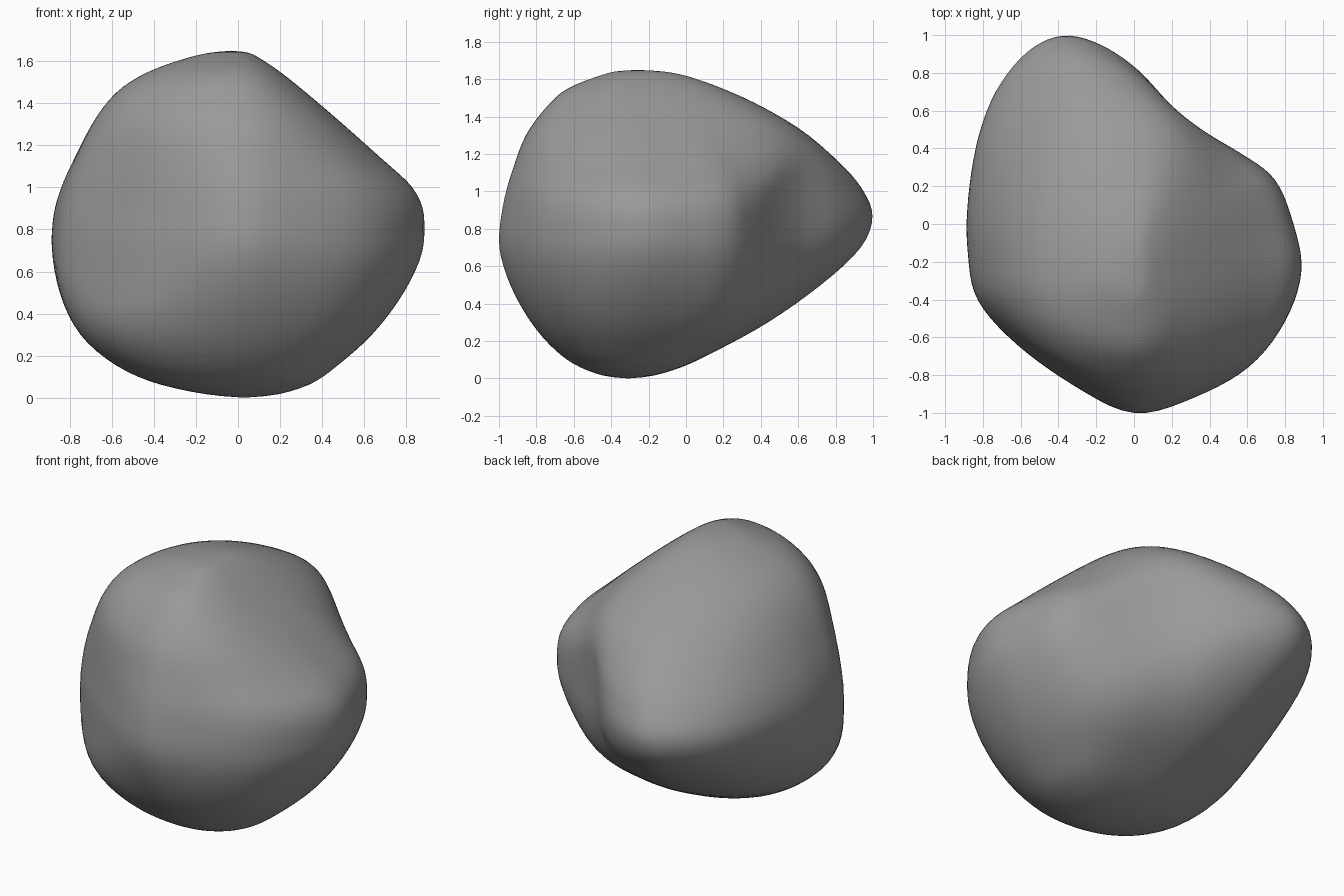
import bpy, bmesh, math
from mathutils import Vector

if "Cube" in bpy.data.objects:
    bpy.data.objects.remove(bpy.data.objects["Cube"])


def spline(p0, p1, p2, p3, t):
    return 0.5 * (2 * p1 + (p2 - p0) * t + (2 * p0 - 5 * p1 + 4 * p2 - p3) * t * t
                  + (3 * p1 - p0 - 3 * p2 + p3) * t ** 3)


def smooth(points, steps, closed):
    pts, n, out = [Vector(p) for p in points], len(points), []
    pick = (lambda i: pts[i % n]) if closed else (lambda i: pts[max(0, min(n - 1, i))])
    for i in range(n if closed else n - 1):
        for k in range(steps):
            out.append(spline(pick(i - 1), pick(i), pick(i + 1), pick(i + 2), k / steps))
    return out if closed else out + [pts[-1]]


def fullness(is_right, is_back, z):
    # how boxy each quarter of a level is
    if z > 0.85:
        if is_right and is_back:
            return 2.15 + 0.45 * max(0.0, min(1.0, (z - 1.25) / 0.3))
        return 2.1 if is_right or is_back else 2.0
    if is_back:
        return 2.6 if is_right else 2.0
    return 2.1 if is_right else 2.3


# widest outline seen from above
CX, CY = 0.0, -0.28
outline = [(0.89, -0.25), (0.845, 0.0), (0.75, 0.235), (0.58, 0.365), (0.38, 0.485),
           (0.20, 0.625), (0.02, 0.82), (-0.18, 0.955), (-0.38, 1.005), (-0.57, 0.92),
           (-0.74, 0.71), (-0.845, 0.42), (-0.89, 0.08), (-0.88, -0.17), (-0.83, -0.405),
           (-0.62, -0.64), (-0.32, -0.855), (0.0, -1.01), (0.32, -0.92), (0.61, -0.76),
           (0.80, -0.52)]

# height profile: z, right, left, then front, back
levels = [(0.006, 0.16, -0.10), (0.06, 0.34, -0.37), (0.15, 0.47, -0.58), (0.30, 0.64, -0.76),
          (0.50, 0.79, -0.86), (0.70, 0.88, -0.89), (0.87, 0.885, -0.875), (1.0, 0.83, -0.84),
          (1.12, 0.70, -0.79), (1.30, 0.50, -0.70), (1.45, 0.325, -0.585),
          (1.55, 0.20, -0.43), (1.62, 0.095, -0.23), (1.645, 0.04, -0.11)]
depths = [(-0.42, -0.20), (-0.57, -0.02), (-0.70, 0.17), (-0.83, 0.45), (-0.94, 0.73),
          (-0.998, 0.94), (-0.985, 1.0), (-0.96, 0.96), (-0.925, 0.88), (-0.86, 0.68),
          (-0.75, 0.42), (-0.64, 0.20), (-0.46, 0.0), (-0.37, -0.14)]
profile = [(z, r, -l, CY - f, b - CY) for (z, r, l), (f, b) in zip(levels, depths)]

# rock: follows the outline at mid height, rounder towards top and bottom
bm = bmesh.new()
rings = []
ring_shape = smooth(outline, 5, True)
for z, right, left, front, back in smooth(profile, 4, False):
    ring = []
    t = min(1.0, (z - 0.85) / 0.65 if z > 0.85 else (0.85 - z) / 0.8)
    w = 0.95 * t * t * (3 - 2 * t)
    for p in ring_shape:
        dx, dy = p.x - CX, p.y - CY
        c2 = dx * dx / (dx * dx + dy * dy)
        ax, full_x = (right, 0.885) if dx > 0 else (left, 0.89)
        ay, full_y = (back, 1.28) if dy > 0 else (front, 0.72)
        power = fullness(dx > 0, dy > 0, z)
        scaled = c2 * ax / full_x + (1 - c2) * ay / full_y
        rounded = (abs(dx / ax) ** power + abs(dy / ay) ** power) ** (-1 / power)
        s = min(1.0, (1 - w) * scaled + w * rounded)
        ring.append(bm.verts.new((CX + dx * s, CY + dy * s, z)))
    rings.append(ring)
n = len(ring_shape)
for a, b in zip(rings, rings[1:]):
    for i in range(n):
        j = (i + 1) % n
        bm.faces.new((a[i], a[j], b[j], b[i]))

# closing caps
bottom = bm.verts.new((0.03, -0.31, 0.0))
top = bm.verts.new((-0.03, -0.26, 1.65))
for i in range(n):
    j = (i + 1) % n
    bm.faces.new((bottom, rings[0][j], rings[0][i]))
    bm.faces.new((top, rings[-1][i], rings[-1][j]))

# light weathering of the surface
for _ in range(4):
    bmesh.ops.smooth_vert(bm, verts=[v for r in rings for v in r], factor=0.5,
                          use_axis_x=True, use_axis_y=True, use_axis_z=True)
bmesh.ops.recalc_face_normals(bm, faces=bm.faces)
for f in bm.faces:
    f.smooth = True
mesh = bpy.data.meshes.new("rock")
bm.to_mesh(mesh)
bm.free()
rock = bpy.data.objects.new("rock", mesh)
bpy.context.collection.objects.link(rock)

# dark grey stone
stone = bpy.data.materials.new("stone")
stone.diffuse_color = (0.32, 0.32, 0.32, 1)
stone.use_nodes = True
stone.node_tree.nodes["Principled BSDF"].inputs["Base Color"].default_value = stone.diffuse_color
mesh.materials.append(stone)
